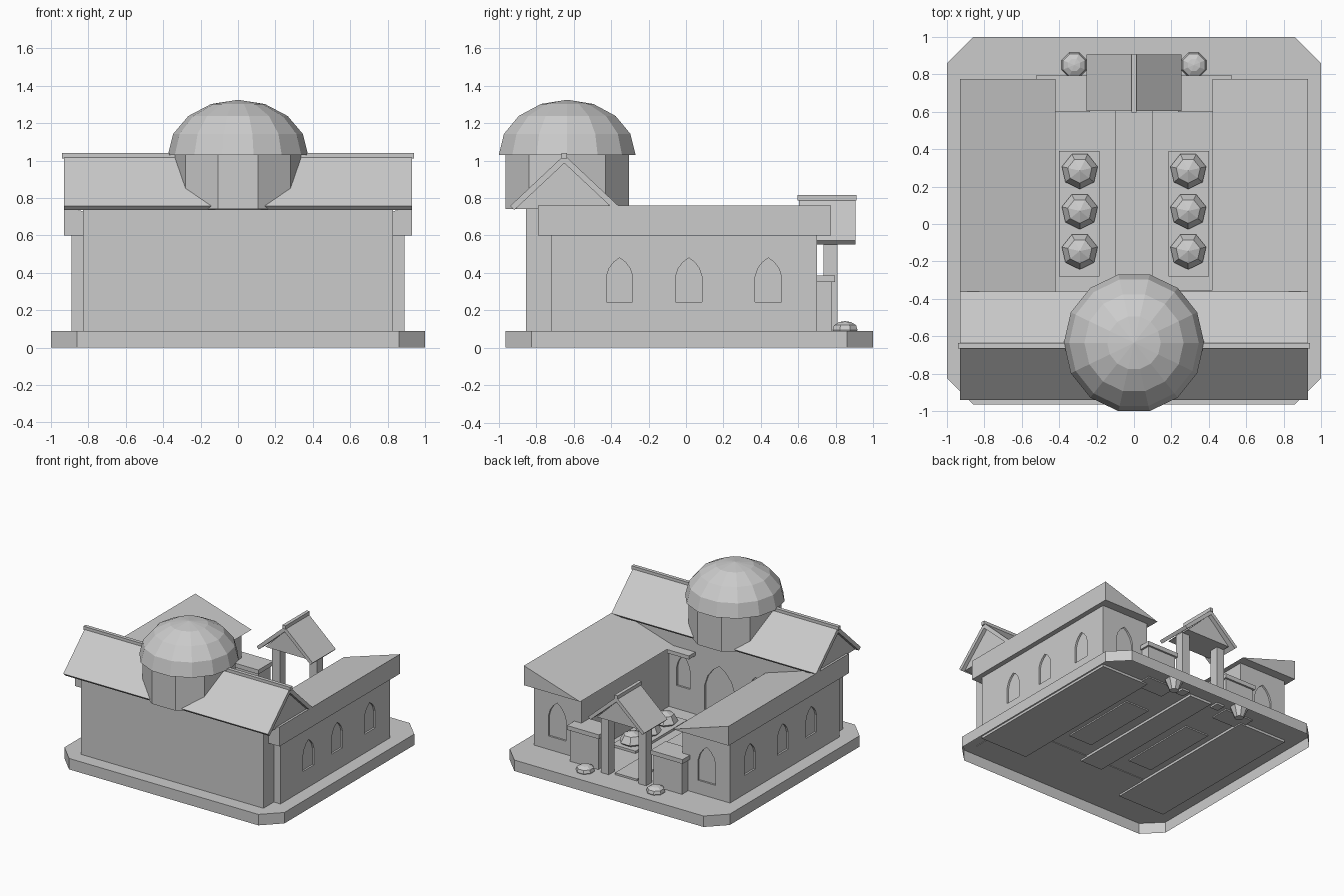
import bpy
import bmesh
from math import sin, cos, pi
from mathutils import Vector

cube = bpy.data.objects.get("Cube")
if cube:
    bpy.data.objects.remove(cube, do_unlink=True)

stone = bpy.data.materials.new("grey_stone")
stone.use_nodes = True
stone.diffuse_color = (0.6, 0.6, 0.6, 1)
stone.node_tree.nodes["Principled BSDF"].inputs["Base Color"].default_value = (0.6, 0.6, 0.6, 1)


def finish(name, bm):
    bmesh.ops.recalc_face_normals(bm, faces=bm.faces)
    mesh = bpy.data.meshes.new(name)
    bm.to_mesh(mesh)
    bm.free()
    mesh.materials.append(stone)
    obj = bpy.data.objects.new(name, mesh)
    bpy.context.scene.collection.objects.link(obj)
    return obj


def extrude(name, profile, axis, lo, hi, open_start=False):
    """Extrude a 2D profile along an axis; the other two axes keep x, y, z order."""
    place = {"x": lambda p, d: (d, p[0], p[1]),
             "y": lambda p, d: (p[0], d, p[1]),
             "z": lambda p, d: (p[0], p[1], d)}[axis]
    bm = bmesh.new()
    face = bm.faces.new([bm.verts.new(place(p, lo)) for p in profile])
    out = bmesh.ops.extrude_face_region(bm, geom=[face], use_keep_orig=True)
    shift = Vector(place((0, 0), hi - lo))
    bmesh.ops.translate(bm, vec=shift,
                        verts=[v for v in out["geom"] if isinstance(v, bmesh.types.BMVert)])
    bmesh.ops.recalc_face_normals(bm, faces=bm.faces)
    if open_start:
        bm.faces.remove(face)
    return finish(name, bm)


def box(name, x, y, z):
    return extrude(name, [(x[0], y[0]), (x[1], y[0]), (x[1], y[1]), (x[0], y[1])], "z", *z)


def lathe(name, sides, rings, center, turn=0.5):
    """Faceted solid from (radius, height) rings; the first vertex is near -y."""
    bm = bmesh.new()
    loops = []
    for r, z in rings:
        loop = []
        for k in range(sides):
            a = (k + turn) * 2 * pi / sides
            loop.append(bm.verts.new((center[0] + r * sin(a), center[1] - r * cos(a), z)))
        loops.append(loop)
    for low, high in zip(loops, loops[1:]):
        for k in range(sides):
            n = (k + 1) % sides
            bm.faces.new((low[k], low[n], high[n], high[k]))
    bm.faces.new(loops[0])
    bm.faces.new(loops[-1])
    bmesh.ops.remove_doubles(bm, verts=bm.verts, dist=0.0002)
    return finish(name, bm)


def arch(mid, half, z0, z1, axis, wall):
    """Cutter for a shallow recess with a pointed arch outline."""
    h = z1 - z0
    side = [(half, 0), (half, 0.58 * h), (half * 0.8, 0.76 * h), (half * 0.45, 0.9 * h)]
    pts = [(mid + u, z0 + v) for u, v in side] + [(mid, z1)]
    pts += [(mid - u, z0 + v) for u, v in reversed(side)]
    return extrude("arch_cutter", pts, axis, wall - 0.015, wall + 0.015)


def carve(obj, cutters):
    """Cut every recess into the wall, then drop the cutters."""
    for cutter in cutters:
        cutter.hide_render = True
        mod = obj.modifiers.new("recess", "BOOLEAN")
        mod.operation, mod.solver, mod.object = "DIFFERENCE", "EXACT", cutter
    graph = bpy.context.evaluated_depsgraph_get()
    mesh = bpy.data.meshes.new_from_object(obj.evaluated_get(graph))
    obj.modifiers.clear()
    obj.data = mesh
    for cutter in cutters:
        bpy.data.objects.remove(cutter, do_unlink=True)


def chevron(mid, half, eave, ridge, t):
    return [(mid - half, eave), (mid, ridge), (mid + half, eave),
            (mid + half - t, eave - t), (mid, ridge - 2 * t), (mid - half + t, eave - t)]


def span(s, a, b):
    return tuple(sorted((s * a, s * b)))


# Base slab with cut corners, hollow underneath
c, front, back = 0.14, -0.965, 1.0
extrude("base_slab", [(-1 + c, front), (1 - c, front), (1, front + c), (1, back - c),
                      (1 - c, back), (c - 1, back), (-1, back - c), (-1, front + c)],
        "z", 0, 0.09, open_start=True)

# Front hall with gable roof and recessed courtyard openings
hall = box("front_hall", (-0.83, 0.83), (-0.855, -0.435), (0.085, 0.75))
carve(hall, [arch(0, 0.135, 0.1, 0.54, "y", -0.435)]
      + [arch(s * 0.33, 0.06, 0.28, 0.54, "y", -0.435) for s in (1, -1)])
extrude("hall_gable", [(-0.91, 0.74), (-0.65, 1.0), (-0.39, 0.74)], "x", -0.9, 0.9)
extrude("hall_roof", chevron(-0.65, 0.29, 0.757, 1.03, 0.022), "x", -0.93, 0.93)
box("hall_ridge", (-0.94, 0.94), (-0.665, -0.635), (1.01, 1.04))
box("hall_ledge", (0.22, 0.42), (-0.44, -0.352), (0.57, 0.6))

# Drum and dome over the hall
tower = (0, -0.635)
lathe("dome_drum", 10, [(0.347, 0.74), (0.347, 1.04)], tower)
steps = [i * pi / 8 for i in range(4)]
lathe("dome", 14, [(0.375 * cos(a), 1.03 + 0.295 * sin(a)) for a in steps] + [(0, 1.325)], tower)

for s, word in ((1, "left"), (-1, "right")):
    # Side wings with roofs falling towards the courtyard
    wing = box(f"{word}_wing", span(s, 0.46, 0.89), (-0.72, 0.70), (0.07, 0.605))
    carve(wing, [arch(y, 0.07, 0.245, 0.48, "x", s * 0.89) for y in (-0.355, 0.015, 0.44)]
          + [arch(s * 0.68, 0.08, 0.2, 0.49, "y", 0.70)])
    extrude(f"{word}_wing_roof", [(s * 0.93, 0.6), (s * 0.93, 0.76), (s * 0.42, 0.6)],
            "y", -0.79, 0.775)

    # Low wall beside the gate
    box(f"{word}_gate_wall", span(s, 0.25, 0.51), (0.62, 0.78), (0.08, 0.35))
    box(f"{word}_gate_wall_cap", span(s, 0.235, 0.525), (0.6, 0.795), (0.35, 0.385))
    box(f"{word}_gate_post", span(s, 0.135, 0.205), (0.735, 0.81), (0.075, 0.575))

    # Planting bed with three bushes
    box(f"{word}_bed", span(s, 0.185, 0.4), (-0.28, 0.39), (0.08, 0.11))
    for i, y in enumerate((0.285, 0.07, -0.145)):
        lathe(f"{word}_bush_{i + 1}", 7, [(0.06, 0.1), (0.098, 0.13), (0.066, 0.185), (0, 0.21)],
              (s * 0.29, y), 0)

    # Round planter outside the gate
    lathe(f"{word}_planter", 8, [(0.035, 0.005), (0.072, 0.095), (0.064, 0.12), (0.035, 0.137), (0, 0.142)],
          (s * 0.32, 0.85))

# Gate roof
extrude("gate_gable", [(-0.2, 0.57), (0, 0.765), (0.2, 0.57)], "y", 0.64, 0.87)
extrude("gate_roof", chevron(0, 0.255, 0.572, 0.8, 0.02), "y", 0.605, 0.905)
box("gate_ridge", (-0.014, 0.014), (0.595, 0.91), (0.787, 0.816))

# Courtyard path running out under the gate
box("path", (-0.1, 0.1), (-0.5, 0.78), (0.07, 0.105))
